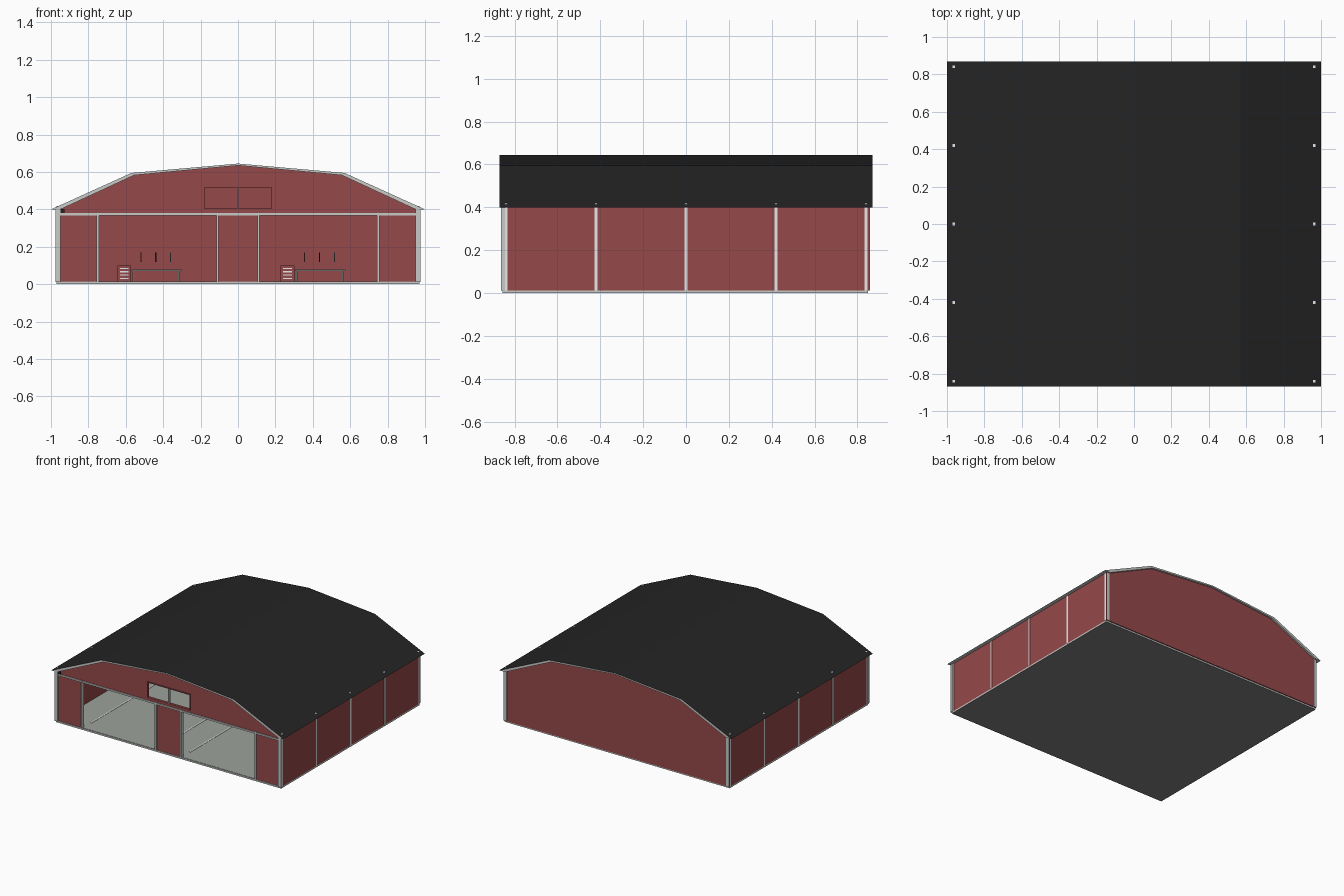
import bpy, bmesh

cube = bpy.data.objects.get("Cube")
if cube:
    bpy.data.objects.remove(cube, do_unlink=True)


def material(name, rgb):
    m = bpy.data.materials.new(name)
    m.use_nodes = True
    m.diffuse_color = (*rgb, 1)
    m.node_tree.nodes["Principled BSDF"].inputs["Base Color"].default_value = (*rgb, 1)
    return m


RED = material("barn red", (0.30, 0.065, 0.068))
BLACK = material("roof black", (0.018, 0.018, 0.018))
TRIM = material("light trim", (0.58, 0.60, 0.58))
FLOOR = material("concrete floor", (0.33, 0.36, 0.33))
SLAB = material("slab grey", (0.22, 0.22, 0.22))
WHITE = material("white", (0.8, 0.8, 0.8))


def solid(name, pieces, *mats, rule=None):
    """One object from pieces, each an xz outline extruded between two y values."""
    bm = bmesh.new()
    for outline, y0, y1 in pieces:
        face = bm.faces.new([bm.verts.new((x, y0, z)) for x, z in outline])
        ext = bmesh.ops.extrude_face_region(bm, geom=[face], use_keep_orig=True)
        moved = [v for v in ext["geom"] if isinstance(v, bmesh.types.BMVert)]
        bmesh.ops.translate(bm, verts=moved, vec=(0, y1 - y0, 0))
    bmesh.ops.recalc_face_normals(bm, faces=bm.faces)
    if rule:
        for f in bm.faces:
            f.material_index = rule(f)
    mesh = bpy.data.meshes.new(name)
    bm.to_mesh(mesh)
    bm.free()
    for m in mats:
        mesh.materials.append(m)
    obj = bpy.data.objects.new(name, mesh)
    bpy.context.collection.objects.link(obj)
    return obj


def box(x0, x1, y0, y1, z0, z1):
    return [(x0, z0), (x1, z0), (x1, z1), (x0, z1)], y0, y1


def both(x0, x1, *rest):
    """A box and its mirror image across x = 0."""
    return [box(x0, x1, *rest), box(-x1, -x0, *rest)]


def mirrored(half):
    """Close a half outline, running from right to the ridge, over to the left."""
    return half + [(-x, z) for x, z in reversed(half) if x > 0]


# Floor: slab with light rim, concrete surface and painted lane lines
solid("slab", [box(-0.97, 0.97, -0.855, 0.848, 0, 0.012)], TRIM, SLAB,
      rule=lambda f: int(f.normal.z < -0.5))
solid("concrete_surface", [box(-0.955, 0.955, -0.85, 0.84, 0.010, 0.014)], FLOOR)
lanes = both(0.105, 0.115, -0.75, 0.75, 0.014, 0.016)
lanes += both(0.735, 0.745, -0.75, 0.75, 0.014, 0.016)
solid("lane_lines", lanes, WHITE)

# Roof: four slopes, dark on top, light on the gable ends and underside
outer = [(1.0, 0.40), (0.57, 0.595), (0, 0.645)]
inner = [(0.95, 0.40), (0.555, 0.583), (0, 0.635)]
solid("roof", [(mirrored(outer) + mirrored(inner)[::-1], -0.87, 0.87)], TRIM, BLACK,
      rule=lambda f: int(f.normal.z > 0.3))

# Side and back walls
solid("side_walls", both(0.955, 0.97, -0.85, 0.855, 0.012, 0.408), RED)
gable = [(0.955, 0.403), (0.56, 0.586), (0, 0.639)]
solid("back_wall", [([(-0.97, 0.012), (0.97, 0.012)] + mirrored([(0.97, 0.403)] + gable[1:]),
                     0.84, 0.855)], RED)

# Front wall around two doorways and a window opening
F0, F1 = -0.85, -0.835
slope_z = 0.625
front = both(0.75, 0.955, F0, F1, 0.012, 0.37) + [box(-0.11, 0.11, F0, F1, 0.012, 0.37)]
front.append(box(-0.955, 0.955, F0, F1, 0.37, 0.403))
side = [(0.185, 0.403)] + gable[:2] + [(0.185, slope_z)]
front += [(side, F0, F1), ([(-x, z) for x, z in side], F0, F1)]
front.append(([(-0.185, 0.52), (0.185, 0.52)] + mirrored([(0.185, slope_z), (0, 0.639)]), F0, F1))
solid("front_wall", front, RED)

# Window frame and mullion
frame = both(0.180, 0.187, -0.856, -0.835, 0.398, 0.524)
frame += [box(-0.18, 0.18, -0.856, -0.835, z, z + 0.006) for z in (0.398, 0.518)]
solid("window_frame", frame, RED)
solid("window_mullion", [box(-0.004, 0.004, -0.855, -0.835, 0.404, 0.518)], TRIM)

# Light trim: corner posts, door jambs, header rail
solid("front_corner_posts", both(0.95, 0.976, -0.864, -0.845, 0.012, 0.402), TRIM)
solid("back_corner_posts", both(0.945, 0.969, 0.85, 0.858, 0.012, 0.402), TRIM)
jambs = [b for x in (0.11, 0.75) for b in both(x - 0.006, x + 0.006, -0.86, -0.833, 0.012, 0.385)]
solid("door_jambs", jambs, TRIM)
solid("header_rail", [box(-0.95, 0.95, -0.858, -0.85, 0.368, 0.38)], TRIM)
solid("eave_box", [box(-0.95, -0.928, -0.86, -0.85, 0.38, 0.402)], BLACK)

# Columns whose tips break through the roof
columns = [b for y in (-0.84, -0.42, 0, 0.42, 0.84)
           for b in both(0.957, 0.9715, y - 0.007, y + 0.007, 0.012, 0.419)]
solid("wall_columns", columns, WHITE)

# Workshop corners along the back wall
for name, bench_x, chest_x in (("right", -0.57, -0.645), ("left", 0.305, 0.228)):
    end = bench_x + 0.27
    solid(name + "_bench_top", [box(bench_x, end, 0.70, 0.835, 0.072, 0.080)], FLOOR)
    legs = [box(x, x + 0.008, y, y + 0.008, 0.014, 0.072)
            for x in (bench_x + 0.006, end - 0.02) for y in (0.71, 0.82)]
    solid(name + "_bench_legs", legs, FLOOR)
    solid(name + "_tool_chest", [box(chest_x, chest_x + 0.073, 0.74, 0.835, 0.014, 0.10)], RED)
    handles = [box(chest_x + 0.013, chest_x + 0.06, 0.735, 0.74, z, z + 0.006)
               for z in (0.028, 0.046, 0.064, 0.082)]
    solid(name + "_drawer_handles", handles, WHITE)
    # hanging tools
    for i, mat in enumerate((RED, BLACK, SLAB)):
        x = bench_x + 0.05 + 0.08 * i
        solid(f"{name}_tool_{i + 1}", [box(x - 0.003, x + 0.003, 0.83, 0.84, 0.12, 0.17)], mat)
